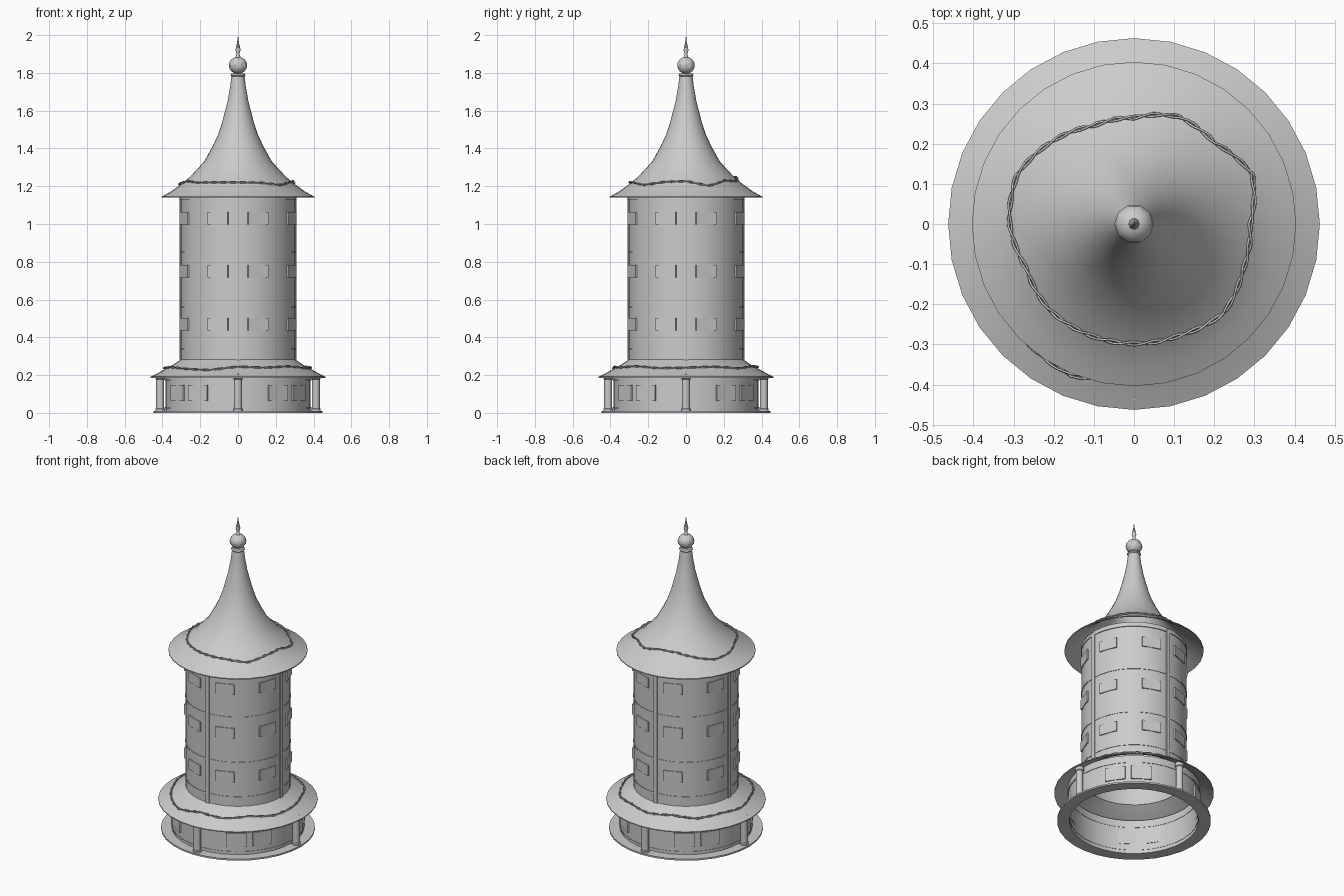
import bpy, bmesh, math
from mathutils import Matrix, Vector

cube = bpy.data.objects.get("Cube")
if cube:
    bpy.data.objects.remove(cube, do_unlink=True)

grey = bpy.data.materials.new("stone_grey")
grey.use_nodes = True
grey.diffuse_color = (0.6, 0.6, 0.6, 1)
grey.node_tree.nodes["Principled BSDF"].inputs["Base Color"].default_value = (0.6, 0.6, 0.6, 1)


def finish(name, bm, smooth=True):
    bmesh.ops.recalc_face_normals(bm, faces=bm.faces)
    mesh = bpy.data.meshes.new(name)
    bm.to_mesh(mesh)
    bm.free()
    obj = bpy.data.objects.new(name, mesh)
    bpy.context.collection.objects.link(obj)
    mesh.materials.append(grey)
    if smooth:
        bpy.ops.object.select_all(action="DESELECT")
        obj.select_set(True)
        bpy.context.view_layer.objects.active = obj
        bpy.ops.object.shade_smooth_by_angle(angle=math.radians(35))
    return obj


def lathe(name, profile, sides=32, closed=True):
    """Spin a radius/height profile round the vertical axis."""
    bm = bmesh.new()
    verts = [bm.verts.new((r, 0, z)) for r, z in profile]
    pairs = list(zip(verts, verts[1:]))
    if closed:
        pairs.append((verts[-1], verts[0]))
    edges = [bm.edges.new(p) for p in pairs]
    bmesh.ops.spin(bm, geom=verts + edges, cent=(0, 0, 0), axis=(0, 0, 1),
                   angle=math.tau, steps=sides, use_duplicate=False)
    bmesh.ops.remove_doubles(bm, verts=bm.verts, dist=0.0001)
    return finish(name, bm)


def tube(name, inner, outer, low, high):
    return lathe(name, [(inner, low), (outer, low), (outer, high), (inner, high)])


def shell(name, profile, thickness):
    """Thin roof skin: the profile and a lowered copy of it."""
    return lathe(name, profile + [(r, z - thickness) for r, z in reversed(profile)])


def boxes(name, radius, angles, heights, size):
    """Boxes set round the wall, facing outwards."""
    bm = bmesh.new()
    for angle in angles:
        for z in heights:
            place = (Matrix.Rotation(math.radians(angle), 4, "Z")
                     @ Matrix.Translation((radius, 0, z))
                     @ Matrix.Diagonal((*size, 1)))
            bmesh.ops.create_cube(bm, size=1, matrix=place)
    return finish(name, bm, smooth=False)


def height_on(profile, radius):
    for (r0, z0), (r1, z1) in zip(profile, profile[1:]):
        if r1 <= radius <= r0:
            return z0 + (z1 - z0) * (r0 - radius) / (r0 - r1)
    return profile[0][1]


def garland(name, radii, profile):
    """Two twisted cords draped on a roof, following evenly spaced radii."""
    count, steps = len(radii), 144
    curve = bpy.data.curves.new(name, "CURVE")
    curve.dimensions = "3D"
    curve.bevel_depth = 0.003
    curve.bevel_resolution = 1
    for phase in (0, math.pi):
        line = curve.splines.new("POLY")
        line.points.add(steps - 1)
        line.use_cyclic_u = True
        for i, point in enumerate(line.points):
            a = math.tau * i / steps
            k, f = divmod(i * count / steps, 1)
            k = int(k)
            base = radii[k] * (1 - f) + radii[(k + 1) % count] * f
            twist = 18 * a + phase
            r = base + 0.004 * math.cos(twist)
            z = height_on(profile, base) + 0.007 + 0.004 * math.sin(twist)
            point.co = (r * math.cos(a), r * math.sin(a), z, 1)
    obj = bpy.data.objects.new(name, curve)
    bpy.context.collection.objects.link(obj)
    curve.materials.append(grey)


quarters = (0, 90, 180, 270)

# Open ground floor: ring plate, wall, trims and windows
tube("base_plate", 0.375, 0.447, 0, 0.01)
tube("ground_wall", 0.375, 0.385, 0, 0.22)
tube("ground_lower_trim", 0.373, 0.388, 0.022, 0.03)
tube("ground_upper_trim", 0.373, 0.388, 0.172, 0.18)
boxes("ground_windows", 0.379, [q + s for q in quarters for s in (33.5, 56.5)],
      [0.105], (0.018, 0.12, 0.085))

# Four porch columns with feet and capitals
column_profile = [(0, 0.008), (0.026, 0.008), (0.026, 0.02), (0.021, 0.024),
                  (0.021, 0.178), (0.026, 0.182), (0.026, 0.205), (0, 0.205)]
for i, q in enumerate(quarters):
    column = lathe(f"column_{i + 1}", column_profile, 12, closed=False)
    a = math.radians(q)
    column.location = Vector((math.cos(a), math.sin(a), 0)) * 0.412

# Skirt roof above the ground floor
skirt = [(0.463, 0.192), (0.43, 0.208), (0.39, 0.23), (0.345, 0.255), (0.297, 0.287)]
shell("skirt_roof", skirt, 0.006)

# Tower shaft with string courses, ribs and windows
tube("tower_wall", 0.295, 0.305, 0.28, 1.16)
for i, z in enumerate((0.34, 0.56, 0.85)):
    tube(f"string_course_{i + 1}", 0.3, 0.308, z - 0.004, z + 0.004)
tube("eave_trim", 0.3, 0.31, 1.13, 1.15)
boxes("tower_ribs", 0.303, quarters, [0.715], (0.014, 0.024, 0.87))
boxes("tower_windows", 0.301, [q + s for q in quarters for s in (20.5, 69.5)],
      [0.47, 0.75, 1.03], (0.014, 0.114, 0.065))

# Tall flared roof
roof = [(0.404, 1.145), (0.355, 1.172), (0.31, 1.204), (0.255, 1.249), (0.18, 1.33),
        (0.135, 1.41), (0.107, 1.47), (0.085, 1.535), (0.055, 1.65), (0.041, 1.73),
        (0.034, 1.79)]
shell("spire_roof", roof, 0.006)

# Finial: collar, ball and spike
lathe("finial_collar", [(0, 1.782), (0.036, 1.782), (0.041, 1.788), (0.036, 1.797),
                        (0, 1.797)], 16, closed=False)
ball = [(0.049 * math.sin(math.pi * i / 8), 1.84 - 0.045 * math.cos(math.pi * i / 8))
        for i in range(9)]
lathe("finial_ball", ball, 10, closed=False)
lathe("finial_spike", [(0.018, 1.875), (0.01, 1.89), (0.008, 1.905), (0.014, 1.92),
                       (0.011, 1.935), (0.005, 1.96), (0, 2.0)], 10, closed=False)

# Cord garlands draped round both roofs
garland("roof_garland", [0.29, 0.32, 0.285, 0.29, 0.265, 0.265, 0.29, 0.316,
                         0.31, 0.29, 0.3, 0.298, 0.298, 0.3, 0.315, 0.295], roof)
garland("skirt_garland", [0.385, 0.375, 0.39, 0.37, 0.38, 0.365, 0.385, 0.375,
                          0.39, 0.38, 0.395, 0.408, 0.375, 0.385, 0.37, 0.39], skirt)
